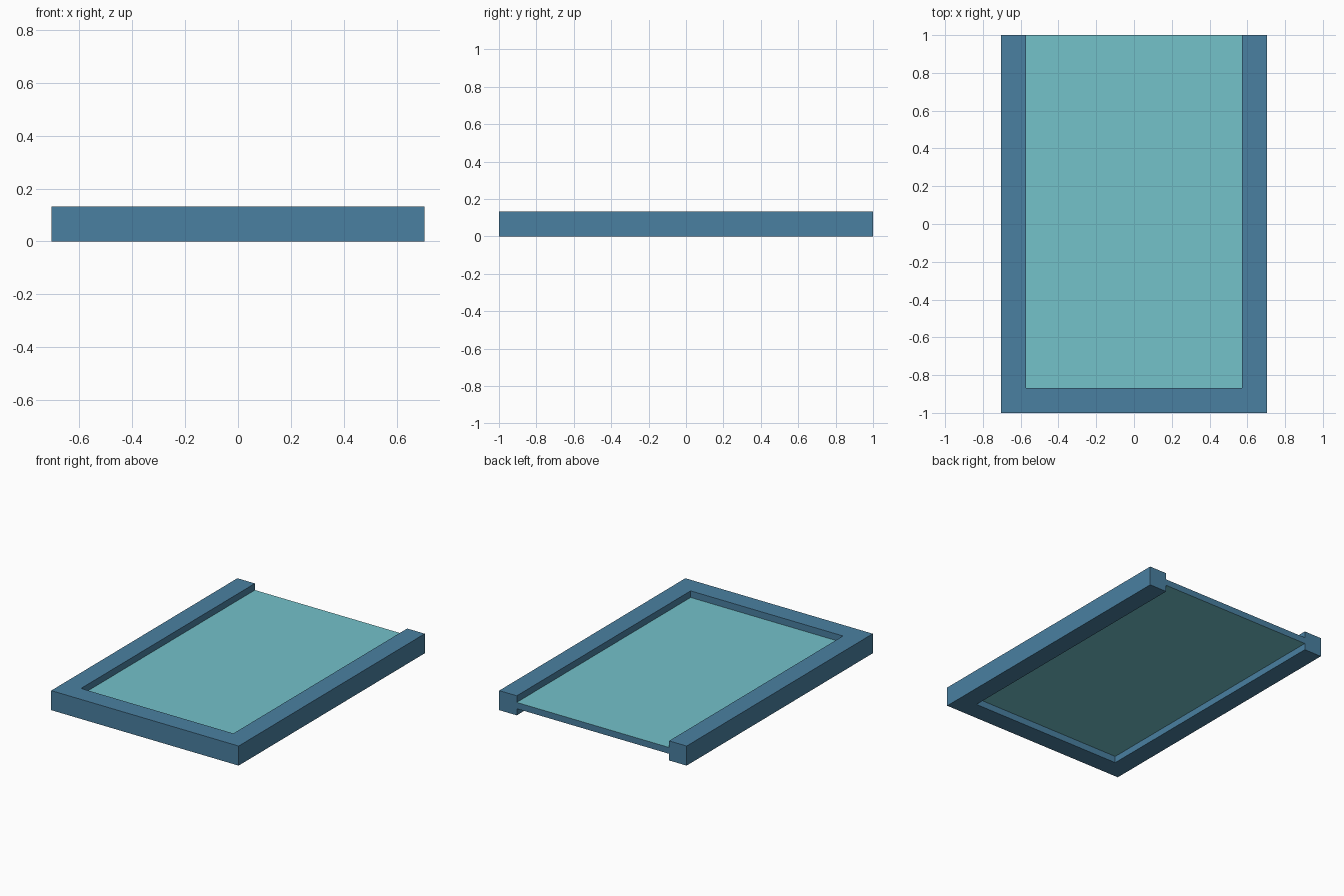
import bpy, bmesh

if "Cube" in bpy.data.objects:
    bpy.data.objects.remove(bpy.data.objects["Cube"])

HALF_X, HALF_Y, HEIGHT = 0.705, 1.0, 0.133
RAIL = 0.132                      # width of the frame rails
PANEL_LOW, PANEL_HIGH = 0.045, 0.088


def make_material(name, rgb):
    mat = bpy.data.materials.new(name)
    mat.diffuse_color = (*rgb, 1.0)
    mat.use_nodes = True
    mat.node_tree.nodes["Principled BSDF"].inputs["Base Color"].default_value = mat.diffuse_color
    return mat


def extrude_outline(name, outline, z0, z1, materials):
    """Flat outline in XY pulled up from z0 to z1."""
    bm = bmesh.new()
    face = bm.faces.new([bm.verts.new((x, y, z0)) for x, y in outline])
    result = bmesh.ops.extrude_face_region(bm, geom=[face])
    top = [v for v in result["geom"] if isinstance(v, bmesh.types.BMVert)]
    bmesh.ops.translate(bm, verts=top, vec=(0, 0, z1 - z0))
    bmesh.ops.recalc_face_normals(bm, faces=bm.faces)
    mesh = bpy.data.meshes.new(name)
    bm.to_mesh(mesh)
    bm.free()
    for mat in materials:
        mesh.materials.append(mat)
    obj = bpy.data.objects.new(name, mesh)
    bpy.context.collection.objects.link(obj)
    return obj


frame_blue = make_material("frame blue", (0.068, 0.216, 0.356))
panel_teal = make_material("panel teal", (0.172, 0.538, 0.591))

inner_x, inner_y = HALF_X - RAIL, RAIL - HALF_Y

# U-shaped frame, open at the back
right_half = [(HALF_X, -HALF_Y), (HALF_X, HALF_Y), (inner_x, HALF_Y), (inner_x, inner_y)]
left_half = [(-x, y) for x, y in reversed(right_half)]
extrude_outline("frame", right_half + left_half, 0, HEIGHT, [frame_blue])

# Panel held halfway up the frame, with frame-coloured edges
panel = extrude_outline(
    "panel",
    [(-inner_x, inner_y), (inner_x, inner_y), (inner_x, HALF_Y), (-inner_x, HALF_Y)],
    PANEL_LOW, PANEL_HIGH, [panel_teal, frame_blue])
for poly in panel.data.polygons:
    poly.material_index = 0 if abs(poly.normal.z) > 0.5 else 1
